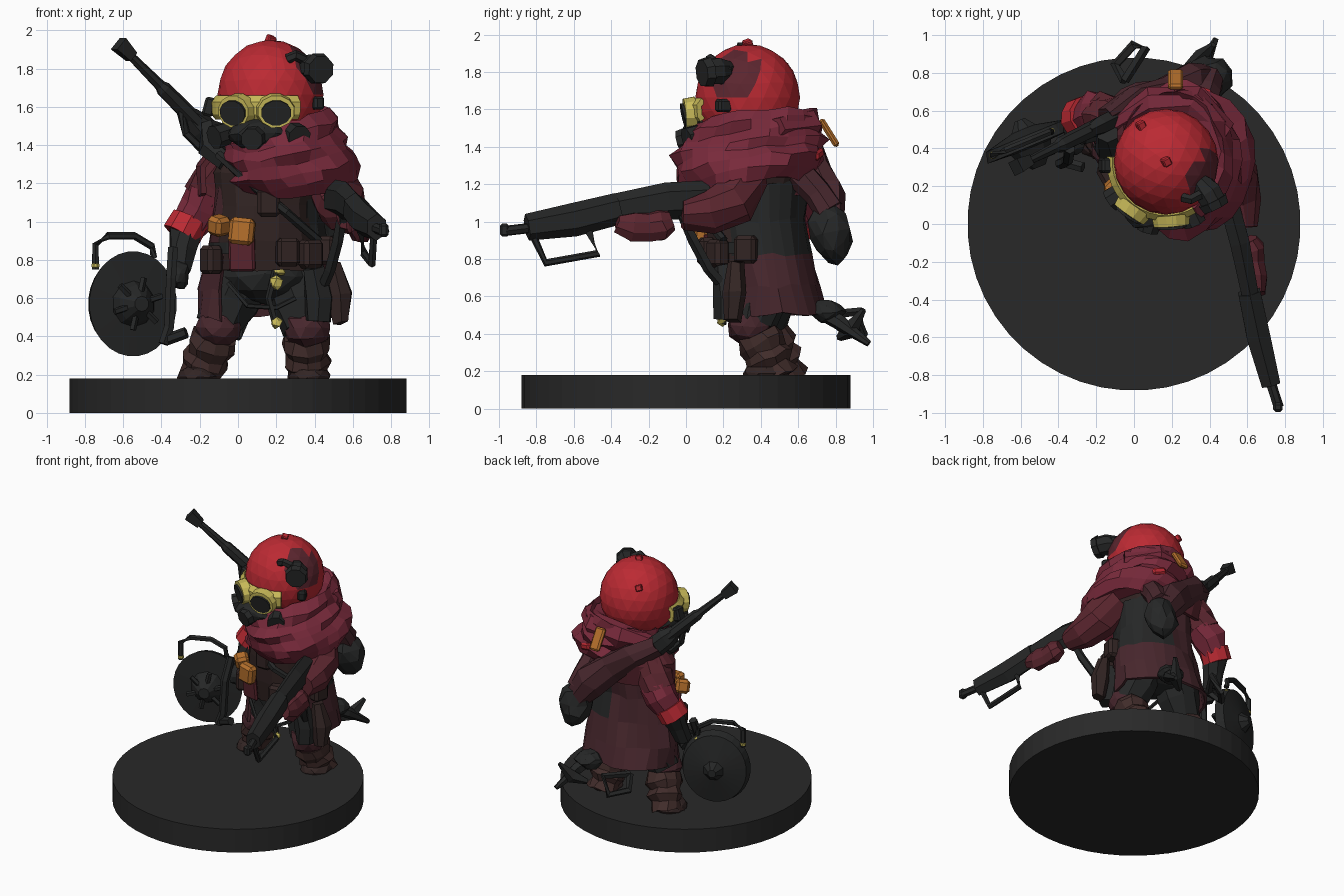
import bpy, bmesh, math, random
from mathutils import Vector, Matrix, Euler

random.seed(4)
if "Cube" in bpy.data.objects:
    bpy.data.objects.remove(bpy.data.objects["Cube"])


def material(name, r, g, b):
    m = bpy.data.materials.new(name)
    m.use_nodes = True
    m.diffuse_color = (r, g, b, 1)
    bsdf = m.node_tree.nodes["Principled BSDF"]
    bsdf.inputs["Base Color"].default_value = (r, g, b, 1)
    bsdf.inputs["Roughness"].default_value = 0.9
    return m


RED = material("helmet_red", .50, .023, .033)
SCARF = material("scarf_wine", .19, .023, .044)
WINE = material("sleeve_wine", .105, .019, .028)
COAT = material("coat_maroon", .064, .02, .026)
BOOT = material("boot_brown", .052, .025, .023)
BROWN = material("leather_brown", .032, .018, .017)
METAL = material("gun_grey", .019, .020, .020)
BASE = material("base_grey", .022, .022, .022)
YELLOW = material("goggle_yellow", .58, .49, .10)
ORANGE = material("pouch_orange", .46, .16, .025)


def finish(name, bm, mats, jitter=0):
    for v in bm.verts:
        v.co += Vector([random.uniform(-jitter, jitter) for _ in range(3)])
    bmesh.ops.recalc_face_normals(bm, faces=bm.faces)
    mesh = bpy.data.meshes.new(name)
    bm.to_mesh(mesh)
    bm.free()
    for m in mats if isinstance(mats, list) else [mats]:
        mesh.materials.append(m)
    ob = bpy.data.objects.new(name, mesh)
    bpy.context.collection.objects.link(ob)
    return ob


def skin(name, rings, mat, closed=True, jitter=0):
    """Bridge a list of vertex rings."""
    bm = bmesh.new()
    rows = [[bm.verts.new(p) for p in ring] for ring in rings]
    n = len(rows[0])
    for a, b in zip(rows, rows[1:]):
        for i in range(n if closed else n - 1):
            j = (i + 1) % n
            bm.faces.new((a[i], a[j], b[j], b[i]))
    if closed:
        bm.faces.new(rows[0])
        bm.faces.new(rows[-1])
    return finish(name, bm, mat, jitter)


def tube(name, pts, radii, mat, sides=8, flat=1, jitter=0):
    """Tapered tube through points; flat squashes it across its path."""
    pts = [Vector(p) for p in pts]
    if not isinstance(radii, (list, tuple)):
        radii = [radii] * len(pts)
    rings = []
    for i, (p, r) in enumerate(zip(pts, radii)):
        t = (pts[min(i + 1, len(pts) - 1)] - pts[max(i - 1, 0)]).normalized()
        ref = Vector((0, 0, 1)) if abs(t.z) < .9 else Vector((0, 1, 0))
        u = t.cross(ref).normalized()
        v = u.cross(t)
        angles = [math.tau * (k + .5) / sides for k in range(sides)]
        rings.append([p + r * (flat * u * math.cos(a) + v * math.sin(a)) for a in angles])
    return skin(name, rings, mat, jitter=jitter)


def drape(name, rings, mat, start=0, sweep=360, sides=20, tilt=(0, 0), wave=0, jitter=0, thick=0):
    """Cloth lofted from (x, y, z, rx, ry) rings, tilted, with folds."""
    closed = sweep == 360
    out = []
    for i, (cx, cy, z, rx, ry) in enumerate(rings):
        ring = []
        for k in range(sides):
            a = math.radians(start + sweep * k / (sides if closed else sides - 1))
            f = 1 + wave * math.sin(4 * a + 1.9 * i)
            dx, dy = rx * f * math.cos(a), ry * f * math.sin(a)
            ring.append((cx + dx, cy + dy, z + tilt[0] * dx + tilt[1] * dy))
        out.append(ring)
    ob = skin(name, out, mat, closed, jitter)
    if thick:
        ob.modifiers.new("thickness", "SOLIDIFY").thickness = thick
    return ob


def blob(name, loc, size, mat, sub=2, jitter=0, rot=(0, 0, 0)):
    bm = bmesh.new()
    bmesh.ops.create_icosphere(bm, subdivisions=sub, radius=1)
    m = Matrix.LocRotScale(Vector(loc), Euler([math.radians(a) for a in rot]), Vector(size))
    bmesh.ops.transform(bm, matrix=m, verts=bm.verts)
    return finish(name, bm, mat, jitter)


def box(name, loc, size, mat, rot=(0, 0, 0), bevel=.012):
    bm = bmesh.new()
    bmesh.ops.create_cube(bm, size=1)
    m = Matrix.LocRotScale(Vector(loc), Euler([math.radians(a) for a in rot]), Vector(size))
    bmesh.ops.transform(bm, matrix=m, verts=bm.verts)
    ob = finish(name, bm, mat)
    ob.modifiers.new("bevel", "BEVEL").width = bevel
    return ob


# Round base
tube("base", [(0, 0, 0), (0, 0, .18)], .882, BASE, 48)

# Legs: trousers, knee pads, wrinkled boots
for side, hip, knee, foot in (("left", (.28, .43, .72), (.36, .36, .44), (.37, .49, .17)),
                              ("right", (.02, .45, .72), (-.1, .42, .45), (-.21, .54, .17))):
    h, k, f = Vector(hip), Vector(knee), Vector(foot)
    tube(side + "_thigh", [h, h.lerp(k, .5), k], [.16, .15, .12], METAL, 9, jitter=.012)
    blob(side + "_knee_pad", k + Vector((0, -.02, 0)), (.125, .12, .11), COAT, 2, .008)
    tube(side + "_boot", [k.lerp(f, t) for t in (.15, .35, .5, .65, .8, 1)],
         [.115, .13, .11, .125, .1, .115], BOOT, 10, jitter=.012)
    blob(side + "_toe", f + Vector((0, -.06, .02)), (.11, .13, .06), BROWN, 2, .006)

# Body and coat: maroon, with a dark panel high on the left
blob("hips", (.15, .43, .72), (.27, .23, .16), METAL, 2, .012)
drape("torso", [(.16, .38, .74, .29, .25), (.15, .36, .9, .28, .25), (.15, .36, 1.08, .26, .26),
                (.17, .4, 1.25, .29, .29), (.19, .42, 1.4, .24, .25)], BROWN, sides=14, jitter=.01)
skirt = drape("coat_skirt", [(.15, .46, .5, .35, .30), (.15, .45, .65, .35, .26), (.16, .42, .82, .32, .25),
                             (.16, .39, 1.0, .29, .25), (.17, .4, 1.2, .28, .26)], [COAT, METAL],
              start=-45, sweep=270, tilt=(0, .05), wave=.03, jitter=.012, thick=.02)
for p in skirt.data.polygons:
    p.material_index = int(p.center.z > .82 and p.center.x > .18)
drape("back_cape", [(.1, .48, 1.14, .31, .2), (.08, .48, 1.3, .29, .22), (.15, .48, 1.5, .2, .2)],
      WINE, start=20, sweep=180, sides=12, wave=.03, jitter=.012, thick=.03)
box("apron", (.02, .12, .84), (.14, .03, .2), WINE, (6, 0, -12))

# Belt, pouches and small gear
drape("belt", [(.16, .38, .83, .31, .25), (.16, .38, .89, .31, .25)], METAL, sides=16)
for i, (x, y, z, turn) in enumerate(((.26, .11, .84, 10), (.38, .17, .83, 35), (.47, .32, .85, 75),
                                     (-.14, .26, .8, -60), (.16, .1, 1.1, 0))):
    box("belt_pouch_%d" % i, (x, y, z), (.12, .09, .15), BROWN, (0, 0, turn), .02)
box("orange_pouch", (.02, .09, .95), (.13, .08, .14), ORANGE, (0, 6, -10), .02)
box("orange_side_pouch", (-.1, .19, .98), (.1, .1, .1), ORANGE, (10, 15, -45), .02)
for i, (x, z, s) in enumerate(((.2, .68, .04), (.2, .47, .03), (.22, .74, .028))):
    blob("yellow_charm_%d" % i, (x, .19, z), (s, .025, s), YELLOW, 1, .008)
tube("charm_cord", [(.2, .2, .76), (.16, .19, .6), (.2, .2, .45)], .018, METAL, 5)
tube("belt_cord", [(-.05, .22, .68), (.05, .16, .56), (.2, .2, .55), (.3, .22, .6)], .014, METAL, 5)
tube("holster", [(.5, .27, .78), (.53, .26, .62), (.54, .25, .47)], [.04, .07, .045], BROWN, 6, jitter=.008)
tube("front_scabbard", [(.4, .2, .76), (.42, .22, .6), (.42, .22, .48)], [.06, .08, .07], METAL, 6, jitter=.008)
tube("chest_strap", [(-.1, .27, 1.35), (.04, .1, 1.22), (.25, .08, 1.05), (.42, .2, .9)], .025, METAL, 6)

# Scarf wrapped round the neck
drape("scarf", [(.2, .39, 1.51, .25, .28), (.2, .38, 1.55, .28, .32), (.22, .36, 1.49, .30, .36),
                (.23, .34, 1.44, .29, .37), (.24, .34, 1.39, .32, .41), (.26, .33, 1.34, .31, .38),
                (.28, .34, 1.29, .34, .40), (.31, .34, 1.23, .33, .36), (.33, .33, 1.17, .29, .29),
                (.3, .37, 1.2, .24, .24)],
      SCARF, sides=22, tilt=(.18, .13), wave=.04, jitter=.013)
tube("scarf_back_roll", [(-.08, .53, 1.42), (.1, .64, 1.49), (.32, .64, 1.52), (.48, .48, 1.5)],
     [.06, .09, .09, .06], SCARF, 7, jitter=.012)
box("orange_tag", (.22, .765, 1.475), (.08, .035, .17), ORANGE, (32, 0, 0))
box("red_patch", (.36, .7, 1.36), (.1, .05, .05), RED, (0, 15, -20))

# Helmet with a darker patch, knobs and a side scope
HEAD = Vector((.17, .33, 1.665))
helmet = blob("helmet", HEAD, (.277, .28, .285), [RED, WINE], 3)
patch = Vector((.8, -.3, .42)).normalized()
for p in helmet.data.polygons:
    p.material_index = int(p.normal.dot(patch) > .86)
for i, d in enumerate(((0, 0, 1), (-.45, .65, .55))):
    box("helmet_knob_%d" % i, HEAD + Vector(d).normalized() * .285, (.045, .045, .045), RED, (20, 15, 30), .006)
box("scope_mount", (.36, .2, 1.78), (.1, .08, .13), METAL, (20, 20, 30))
tube("scope", [(.34, .23, 1.81), (.39, .17, 1.805), (.43, .1, 1.8)], [.05, .075, .07], METAL, 8)
tube("scope_rim", [(.415, .125, 1.8), (.435, .085, 1.795)], [.085, .075], METAL, 8)
tube("scope_arm", [(.26, .14, 1.85), (.3, .13, 1.87), (.36, .16, 1.84)], .028, METAL, 6)
box("ear_block", (.41, .2, 1.62), (.06, .08, .07), METAL, (0, 0, 30))


# Goggles and breathing mask, placed by angle round the head
def around(angle, dist, z):
    a = math.radians(angle)
    return Vector((HEAD.x + dist * math.cos(a), HEAD.y + dist * math.sin(a), z))


FACE = -105
drape("goggle_band", [(.17, .33, 1.535, .29, .29), (.17, .33, 1.56, .31, .31), (.17, .33, 1.625, .315, .315),
                      (.17, .33, 1.66, .285, .285)], YELLOW, -185, 125, 14, thick=.03)
for side, off in (("left", 20), ("right", -20)):
    a = FACE + off
    tube(side + "_goggle_frame", [around(a, .28, 1.58), around(a, .34, 1.575)], [.092, .085], YELLOW, 12, 1.15)
    tube(side + "_goggle_lens", [around(a, .335, 1.57), around(a, .349, 1.567)], .067, METAL, 12, 1.2)
    tube(side + "_mask_filter", [around(a + off, .25, 1.47), around(a + off, .36, 1.44)], [.06, .065], METAL, 8)
blob("face", (.13, .25, 1.48), (.22, .2, .14), METAL, 2, .008)
blob("mask", around(FACE, .27, 1.46), (.16, .1, .08), METAL, 2, .008)
tube("mask_snout", [around(FACE, .3, 1.45), around(FACE, .38, 1.43)], [.07, .06], METAL, 8)
box("strap_buckle", (-.15, .31, 1.6), (.06, .08, .1), METAL, (0, 15, 0))

# Right arm with a brighter lower sleeve, red band, gloved hand
tube("right_shoulder", [(-.02, .5, 1.34), (-.12, .56, 1.2), (-.17, .575, 1.12)],
     [.12, .125, .12], WINE, 9, jitter=.012)
tube("right_sleeve", [(-.15, .57, 1.15), (-.2, .58, 1.07), (-.26, .57, .98)], [.12, .122, .095], SCARF, 9, jitter=.012)
tube("red_band", [(-.25, .575, 1.015), (-.295, .56, .93)], .106, RED, 10, jitter=.004)
tube("right_forearm", [(-.27, .56, .95), (-.29, .52, .85), (-.31, .48, .74)], [.09, .075, .06], METAL, 8, jitter=.008)
blob("right_hand", (-.31, .44, .72), (.06, .08, .08), METAL, 2, .01)

# Round drum hung from the hand
C, N, U = Vector((-.56, .44, .57)), Vector((.38, -.925, 0)), Vector((.925, .38, 0))
tube("drum", [C + N * d for d in (-.07, -.05, -.03, .03, .045, .03)],
     [.06, .16, .255, .275, .24, .22], METAL, 28, .9)
tube("drum_boss", [C + N * d for d in (-.12, -.06)], [.03, .08], METAL, 8)
tube("drum_hub", [C + N * d for d in (.02, .08, .15)], [.13, .1, .04], METAL, 10)
for i in range(3):
    a = math.tau * i / 6 + .3
    arm = (U * math.cos(a) + Vector((0, 0, math.sin(a)))) * .14
    tube("drum_spoke_%d" % i, [C + N * .1 - arm, C + N * .1 + arm], .018, METAL, 5)
tube("drum_handle", [C + U * u + Vector((0, 0, z)) for u, z in
                     ((-.2, .18), (-.2, .31), (-.13, .355), (.02, .355), (.12, .3), (.13, .24))], .02, METAL, 6)
for i, u in enumerate((-.2, .13)):
    box("drum_hinge_%d" % i, C + U * u + Vector((0, 0, .2)), (.04, .04, .04), YELLOW)
tube("drum_bracket", [(-.39, .32, .36), (-.36, .33, .45), (-.35, .34, .7), (-.34, .4, .86)], .03, METAL, 6)
tube("drum_foot", [(-.38, .33, .38), (-.27, .3, .42)], .03, METAL, 6)

# Rifle slung across the back, its stock wrapped in cloth
TIP, END = Vector((-.605, .31, 1.91)), Vector((.38, .8, .92))


def along(*ts):
    return [TIP.lerp(END, t) for t in ts]


tube("rifle_muzzle", along(-.02, .05), [.055, .04], METAL, 4)
tube("rifle_barrel", along(.03, .2, .22, .4), [.022, .03, .042, .045], METAL, 7)
tube("rifle_receiver", along(.36, .42, .55), [.05, .075, .08], METAL, 6, .7)
tube("rifle_cloth_wrap", [(-.14, .57, 1.45), (0, .66, 1.37), (.14, .7, 1.26), (.28, .75, 1.13), (.38, .78, 1.0)],
     [.07, .1, .11, .125, .09], COAT, 8, .75, .014)
tube("rifle_sight", [along(.3)[0], (-.27, .44, 1.46), (-.19, .46, 1.38)], .022, METAL, 5)
tube("rifle_grip", [(-.14, .48, 1.5), (-.14, .4, 1.38), (-.06, .32, 1.3)], [.06, .07, .05], METAL, 6)
blob("back_pouch", (.4, .775, .94), (.12, .115, .17), METAL, 2, .012, (15, 0, 0))
tube("back_pouch_strap", [(.36, .6, 1.26), (.38, .7, 1.15), (.4, .77, 1.05)], [.07, .08, .08], COAT, 7, jitter=.01)

# Trailing hook and ring behind the coat
blob("hook_wrap", (.3, .76, .52), (.1, .09, .06), METAL, 2, .012)
tube("hook_shaft", [(.28, .68, .54), (.36, .82, .46), (.43, .98, .35)], [.04, .045, .015], METAL, 6, jitter=.006)
tube("hook_barb", [(.27, .82, .38), (.36, .88, .42), (.42, .95, .53)], [.02, .05, .015], METAL, 5)
tube("hook_ring", [(-.05, .76, .5), (-.1, .84, .42), (.0, .95, .4), (.06, .93, .52), (-.05, .76, .5)], .026, METAL, 5)

# Left arm
tube("left_arm", [(.46, .33, 1.25), (.53, .25, 1.1), (.56, .12, 1.05), (.58, -.02, 1.04)],
     [.13, .135, .12, .08], WINE, 9, jitter=.012)
tube("left_cuff", [(.61, -.08, 1.0), (.63, -.13, .98), (.64, -.19, .97), (.65, -.28, .97), (.66, -.37, .99)],
     [.06, .085, .075, .08, .045], WINE, 8, .7, .008)

# Long gun pointing forward
tube("gun_stock", [(.5, .12, 1.12), (.56, -.1, 1.11), (.62, -.4, 1.06)], [.1, .1, .085], METAL, 6, .6)
tube("gun_body", [(.61, -.36, 1.07), (.66, -.6, 1.01), (.725, -.85, .97)], [.085, .09, .072], METAL, 6, .8)
tube("gun_barrel", [(.71, -.8, .97), (.765, -.97, .95)], .028, METAL, 7)
box("gun_front_sight", (.762, -.97, .955), (.05, .05, .07), METAL)
tube("gun_loop_handle", [(.71, -.82, .93), (.7, -.75, .78), (.66, -.47, .83), (.64, -.52, .95)], .021, METAL, 6)
tube("gun_sling", [(.55, -.02, 1.04), (.52, .04, .9), (.48, .12, .75), (.45, .18, .68)], .03, METAL, 5)
